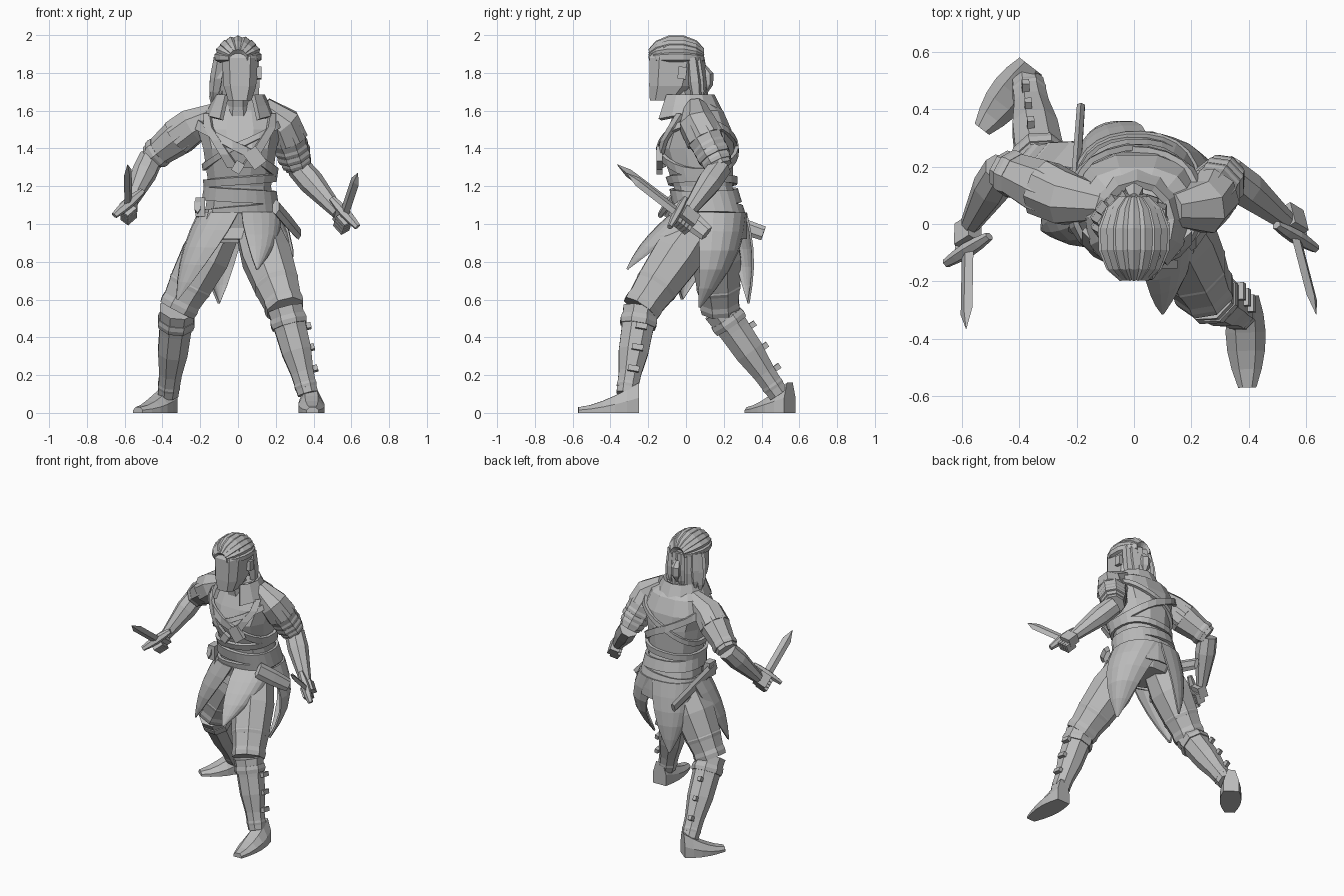
import bpy, bmesh, math
from math import sin, cos, pi, radians
from mathutils import Vector, Matrix

default_cube = bpy.data.objects.get("Cube")
if default_cube:
    bpy.data.objects.remove(default_cube)

grey = bpy.data.materials.new("plain_grey")
grey.use_nodes = True
grey.diffuse_color = (.5, .5, .5, 1)
grey.node_tree.nodes["Principled BSDF"].inputs["Base Color"].default_value = grey.diffuse_color


def finish(name, bm, thickness=0):
    bmesh.ops.recalc_face_normals(bm, faces=bm.faces)
    mesh = bpy.data.meshes.new(name)
    bm.to_mesh(mesh)
    bm.free()
    mesh.materials.append(grey)
    part = bpy.data.objects.new(name, mesh)
    bpy.context.collection.objects.link(part)
    if thickness:
        modifier = part.modifiers.new("thickness", "SOLIDIFY")
        modifier.thickness = thickness
        modifier.offset = 0


def loft(name, rows, closed=True, caps=True, thickness=0):
    """Skin a list of point rows."""
    bm = bmesh.new()
    rings = [[bm.verts.new(point) for point in row] for row in rows]
    count = len(rows[0])
    for lower, upper in zip(rings, rings[1:]):
        for i in range(count if closed else count - 1):
            j = (i + 1) % count
            bm.faces.new((lower[i], lower[j], upper[j], upper[i]))
    if closed and caps:
        bm.faces.new(rings[0])
        bm.faces.new(rings[-1])
    finish(name, bm, thickness)


def circle(count):
    return [2 * pi * (k + .5) / count for k in range(count)]


def tube(name, points, radii, count=8, flat=1):
    """Faceted tube through a path, one radius per point."""
    points = [Vector(p) for p in points]
    last = len(points) - 1
    rows, side = [], None
    for i, (point, radius) in enumerate(zip(points, radii)):
        along = (points[min(i + 1, last)] - points[max(i - 1, 0)]).normalized()
        if side is None:
            side = Vector((1, 0, 0)) if abs(along.x) < .8 else Vector((0, 0, 1))
        side = (side - along * side.dot(along)).normalized()
        up = along.cross(side) * flat
        rows.append([point + radius * (side * cos(a) + up * sin(a)) for a in circle(count)])
    loft(name, rows)


def segment(name, start, end, radii, **options):
    """Straight limb with radii spaced evenly from start to end."""
    last = len(radii) - 1
    tube(name, [start.lerp(end, i / last) for i in range(last + 1)], radii, **options)


def cuff(name, start, end, at, radius, width=.04):
    """Raised band around a limb."""
    middle, half = start.lerp(end, at), (end - start).normalized() * width / 2
    segment(name, middle - half, middle + half, (radius * .96, radius, radius * .95))


def box(name, place, size, z_axis=(0, 0, 1), x_axis=(1, 0, 0)):
    z = Vector(z_axis).normalized()
    x = Vector(x_axis)
    x = (x - z * x.dot(z)).normalized()
    turn = Matrix((x, z.cross(x), z)).transposed().to_4x4()
    bm = bmesh.new()
    bmesh.ops.create_cube(bm, size=1, matrix=Matrix.Translation(place) @ turn @ Matrix.Diagonal((*size, 1)))
    finish(name, bm)


def oval(section, angle, square, out=0):
    """Point on a squared-off oval; section is height, depth, half width, half depth."""
    height, depth, wide, deep = section
    x, y = [math.copysign(abs(v) ** square, v) for v in (cos(angle), sin(angle))]
    return Vector((.01 + (wide + out) * x, depth + (deep + out) * y, height))


# torso
torso = [(.9, .13, .15, .13), (1, .14, .2, .17), (1.2, .09, .17, .16), (1.4, .06, .2, .2),
         (1.5, .07, .23, .175), (1.6, .07, .19, .13), (1.67, .02, .09, .08)]
loft("torso", [[oval(section, a, .85) for a in circle(12)] for section in torso])


def on_torso(height, angle, out):
    for low, high in zip(torso, torso[1:]):
        if low[0] <= height <= high[0]:
            f = (height - low[0]) / (high[0] - low[0])
            return oval([p + (q - p) * f for p, q in zip(low, high)], angle, .85, out)


def strap(name, height, tilt, width, out=.012):
    """Band wrapped around the torso, tilted sideways."""
    rows = [[on_torso(height + tilt * cos(a) + edge, a, out) for a in circle(24)] for edge in (-width / 2, width / 2)]
    loft(name, rows, caps=False, thickness=.02)


strap("chest_strap", 1.4, -.13, .05)
strap("back_strap", 1.42, .12, .035, out=.006)
strap("vest_hem", 1.23, .015, .04)
strap("sash", 1.15, -.012, .07)
strap("belt", 1.07, .02, .05)
box("chest_buckle", (.09, -.14, 1.35), (.08, .03, .1), z_axis=(-.6, 0, .8))
box("strap_buckle", (0, -.14, 1.3), (.05, .03, .06), z_axis=(.5, 0, .8))

# apron around the hips joining the coat tails
loft("hip_wrap", [[on_torso(height, a, out) for a in circle(16)] for height, out in ((1.06, .024), (.98, .02), (.92, .05))],
     caps=False, thickness=.012)

# open vest lapels meeting low on the chest
for side, sign in (("right", -1), ("left", 1)):
    rows = []
    for step in range(5):
        f = step / 4
        angle = -pi / 2 + sign * (.77 - .75 * f)
        rows.append([on_torso(1.58 - .28 * f, angle + sign * turn, .015) for turn in (0, .25)])
    loft(side + "_lapel", rows, closed=False, thickness=.02)

# raised collar, open at the front and dipping towards its ends
rows = []
for f in (0, .5, 1):
    section = (1.58 + .1 * f, .01, .17 - .05 * f, .18 - .05 * f)
    row = [oval(section, radians(29 * i - 55), 1) for i in range(11)]
    for point in row:
        point.z += .2 * min(0, point.y) * (1 - f)
    rows.append(row)
loft("collar", rows, closed=False, thickness=.025)


def coat_tail(name, start, end, tip, bulge):
    """Coat panel hanging from the hips between two angles, pinched to a point."""
    tip = Vector(tip)
    arc = [on_torso(1.06, radians(start + (end - start) * i / 6), .025) for i in range(7)]
    middle = arc[3]
    outward = (middle - Vector((0, .13, middle.z))).normalized() * bulge
    rows = []
    for step in range(6):
        t = step / 5
        centre = middle.lerp(tip, t) + outward * sin(pi * t)
        rows.append([centre + (p - middle) * (1.02 - t ** 1.5) * (1 + t / 4) for p in arc])
    loft(name, rows, closed=False, thickness=.012)


coat_tail("front_right_tail", 160, 268, (-.32, -.02, .6), bulge=.03)
coat_tail("front_left_tail", 272, 350, (.1, -.31, .76), bulge=.03)
coat_tail("back_left_tail", -12, 88, (.2, .07, .56), bulge=.08)
coat_tail("back_right_tail", 85, 165, (-.1, .33, .58), bulge=.03)


def leg(side, hip, knee, ankle, heel, toe, outward):
    hip, knee, ankle, heel, toe, outward = map(Vector, (hip, knee, ankle, heel, toe, outward))
    segment(side + "_thigh", hip, knee, (.12, .14, .125, .1))
    segment(side + "_boot", knee, ankle, (.1, .09, .085, .065, .058))
    cuff(side + "_thigh_band", hip, knee, .7, .126)
    cuff(side + "_knee_wrap", hip, knee, .95, .112, width=.06)
    cuff(side + "_boot_cuff", knee, ankle, .15, .105, width=.05)
    cuff(side + "_ankle_band", knee, ankle, .9, .064, width=.03)
    for at in (.2, .45, .7):
        place = knee.lerp(ankle, at) + outward * (.11 - .05 * at)
        box(side + "_boot_buckle", place, (.025, .06, .03), z_axis=knee - ankle)
    # foot tapering from heel to toe
    along = toe - heel
    across = along.normalized().cross(Vector((0, 0, 1)))
    rows = []
    for step in range(6):
        t = step / 5
        wide, high = .07 * sin(pi * (.25 + .6 * t)), .03 + .13 * (1 - t) ** 1.5
        profile = [(-1, 0), (-1, .5), (-.5, 1), (.5, 1), (1, .5), (1, 0)]
        rows.append([heel + along * t + across * wide * x + Vector((0, 0, high * z)) for x, z in profile])
    loft(side + "_foot", rows)


leg("left", hip=(.1, .05, .97), knee=(.25, -.24, .55), ankle=(.37, -.315, .1),
    heel=(.385, -.25, 0), toe=(.395, -.57, 0), outward=(1, .2, 0))
leg("right", hip=(-.1, .15, .97), knee=(-.32, .18, .55), ankle=(-.37, .49, .1),
    heel=(-.36, .55, 0), toe=(-.53, .33, 0), outward=(-.3, 1, 0))


def arm(side, neck, shoulder, elbow, wrist):
    neck, shoulder, elbow, wrist = map(Vector, (neck, shoulder, elbow, wrist))
    segment(side + "_sleeve", shoulder, elbow, (.09, .1, .085, .07))
    segment(side + "_forearm", elbow, wrist, (.065, .068, .052, .036))
    upper = shoulder.lerp(elbow, .35)
    tube(side + "_shoulder_pad", [neck, shoulder, upper], (.06, .1, .105))
    cuff(side + "_elbow_cuff", shoulder, elbow, .85, .085)
    if side == "left":
        for at in (.55, .7):
            cuff("left_arm_band", shoulder, elbow, at, .096)


arm("left", neck=(.13, .05, 1.62), shoulder=(.24, .06, 1.53), elbow=(.32, .18, 1.3), wrist=(.53, .01, 1.06))
arm("right", neck=(-.1, .07, 1.59), shoulder=(-.24, .09, 1.52), elbow=(-.46, .19, 1.35), wrist=(-.57, 0, 1.11))


def armed_hand(side, base, tip, guard):
    """Fist with fingers around a dagger."""
    base, tip, guard = map(Vector, (base, tip, guard))
    along = (tip - base).normalized()
    guard = (guard - along * guard.dot(along)).normalized()
    face = along.cross(guard)
    rows = []
    for at, scale in ((0, 1), (.78, 1), (1, .05)):
        wide, thin = guard * .03 * scale, face * .012 * scale
        rows.append([base.lerp(tip, at) + edge for edge in (wide, thin, -wide, -thin)])
    loft(side + "_dagger_blade", rows)
    reach = guard * .11
    segment(side + "_dagger_guard", base - reach, base + reach, (.018, .026, .03, .026, .018), count=6, flat=.8)
    segment(side + "_dagger_grip", base, base - along * .1, (.017, .017), count=6)
    box(side + "_palm", base - along * .055 + Vector((0, .015, .01)), (.075, .06, .09), along, guard)
    for i in range(4):
        place = base - along * (.02 + .022 * i) - Vector((0, .008, .025))
        box(side + "_finger", place, (.07, .055, .019), along, guard)


armed_hand("right", base=(-.58, -.09, 1.11), tip=(-.585, -.365, 1.315), guard=(.15, .11, .12))
armed_hand("left", base=(.565, -.045, 1.06), tip=(.635, -.315, 1.27), guard=(.15, -.12, -.13))

# scabbards and pouch on the hips
segment("right_scabbard", Vector((-.215, -.02, 1.1)), Vector((-.185, .41, .95)), (.018, .018, .016), count=6, flat=2.4)
segment("left_scabbard", Vector((.2, -.06, 1.09)), Vector((.32, .11, .95)), (.022, .022, .018), count=6, flat=2.4)
box("hip_pouch", (-.2, .02, 1.09), (.05, .07, .1))
box("belt_end", (-.165, -.03, .97), (.03, .012, .22), z_axis=(.25, .1, 1))

# neck and faceted head
segment("neck", Vector((0, .02, 1.54)), Vector((0, -.05, 1.74)), (.09, .07, .07))
head = [(1.655, -.12, .065, .075), (1.73, -.085, .09, .115), (1.88, -.065, .1, .135), (1.94, -.06, .085, .1)]
loft("head", [[oval(section, a, .6) for a in circle(8)] for section in head])
for sign in (-1, 1):
    box("ear", (.007 + sign * .105, -.02, 1.8), (.025, .045, .065), z_axis=(0, .1, 1))

# swept-back hair
for i in range(9):
    lean = radians(21 * i - 84)
    sweep = [pi * (.12 + .15 * k) for k in range(6)]
    path = [(.1 * sin(lean) * sin(t), -.05 - .145 * cos(t), 1.875 + .095 * cos(lean) * sin(t)) for t in sweep]
    tube("hair_lock", path, [.014 + .018 * sin(t) for t in sweep], count=6)

# hanging locks behind the ears, longer on the right, and a tied knot
for i in range(8):
    angle = radians(23 * i + 32)
    path = []
    for f in (0, .45, .75, 1):
        spread = .1 + .02 * f
        path.append((spread * cos(angle) - .015 * f, -.01 + .03 * f + .08 * sin(angle), 1.88 - (.28 - .04 * (i % 2)) * f))
    tube("hanging_lock", path, (.03, .036, .028, .004), count=5)
tube("hair_knot", [(0, .09, 1.83), (0, .11, 1.79), (0, .11, 1.74), (0, .1, 1.69)], (.02, .036, .034, .01), count=6)
